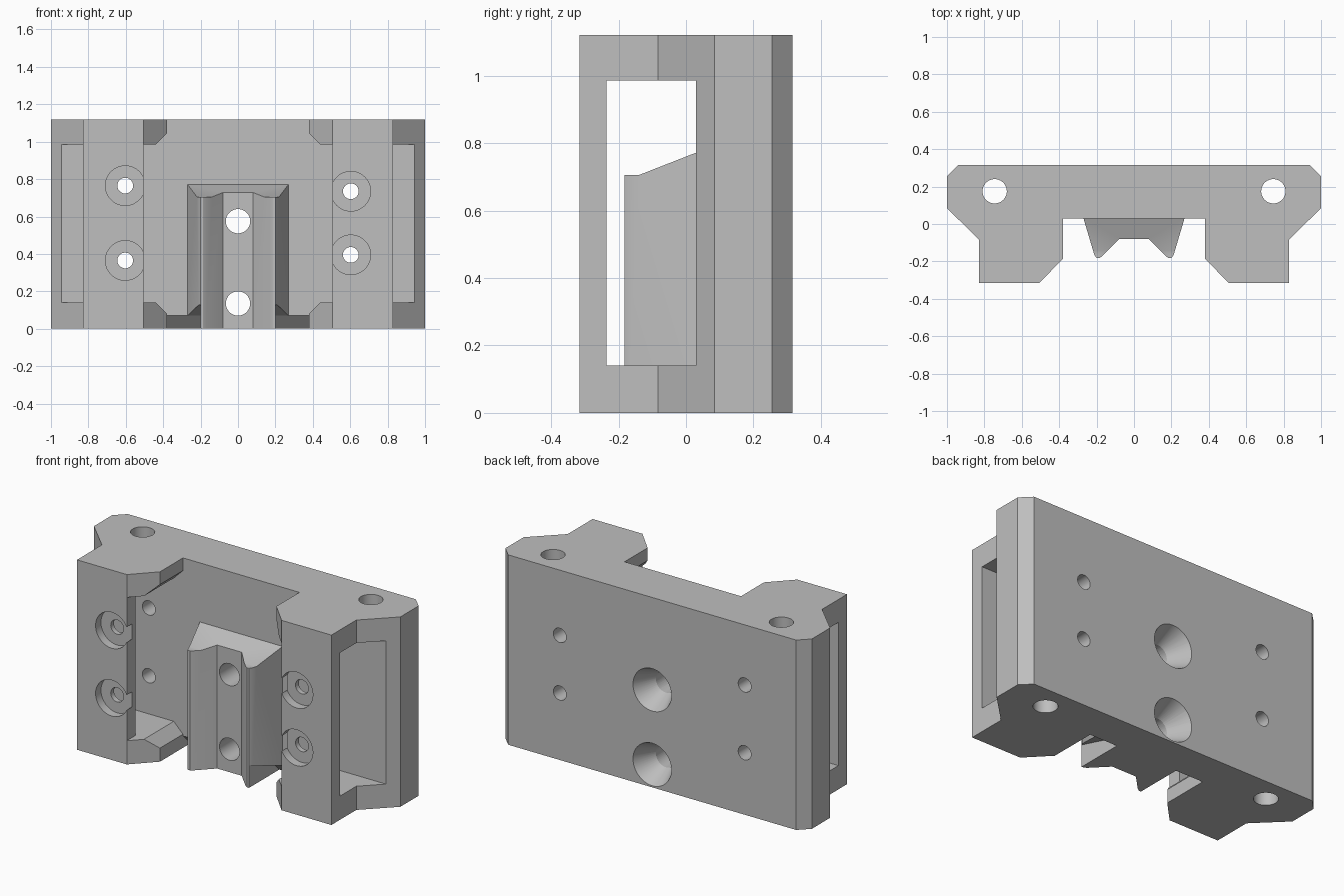
import bpy, bmesh, math
from mathutils import Matrix, Vector

if "Cube" in bpy.data.objects:
    bpy.data.objects.remove(bpy.data.objects["Cube"])

HEIGHT = 1.12
PLATE_Y = 0.03


def make_object(name, bm):
    bmesh.ops.recalc_face_normals(bm, faces=bm.faces)
    mesh = bpy.data.meshes.new(name)
    bm.to_mesh(mesh)
    bm.free()
    obj = bpy.data.objects.new(name, mesh)
    bpy.context.collection.objects.link(obj)
    return obj


def prism(name, points, axis, low, high):
    """Extrude a 2D outline along an axis: x takes (y, z), y takes (x, z), z takes (x, y)."""
    bm = bmesh.new()
    place = {"x": lambda a, b, d: (d, a, b),
             "y": lambda a, b, d: (a, d, b),
             "z": lambda a, b, d: (a, b, d)}[axis]
    rings = [[bm.verts.new(place(a, b, d)) for a, b in points] for d in (low, high)]
    for ring in rings:
        bm.faces.new(ring)
    for i in range(len(points)):
        j = (i + 1) % len(points)
        bm.faces.new((rings[0][i], rings[0][j], rings[1][j], rings[1][i]))
    return make_object(name, bm)


def drill(name, center, length, back_radius, front_radius=None, along_y=True):
    bm = bmesh.new()
    turn = Matrix.Rotation(math.pi / 2, 4, "X") if along_y else Matrix()
    bmesh.ops.create_cone(bm, cap_ends=True, segments=48, radius1=back_radius,
                          radius2=front_radius or back_radius, depth=length,
                          matrix=Matrix.Translation(Vector(center)) @ turn)
    return make_object(name, bm)


def rect(a0, a1, b0, b1):
    return [(a0, b0), (a1, b0), (a1, b1), (a0, b1)]


def mirrored(half):
    return half + [(-a, b) for a, b in reversed(half)]


def combine(target, other, operation="DIFFERENCE"):
    other.hide_render = True
    mod = target.modifiers.new(operation.title(), "BOOLEAN")
    mod.operation = operation
    mod.solver = "EXACT"
    mod.object = other
    bpy.context.view_layer.objects.active = target
    bpy.ops.object.modifier_apply(modifier=mod.name)
    bpy.data.objects.remove(other)


# Back plate with two forward arms
block = prism("mounting_block", mirrored([
    (0.94, 0.315), (1.0, 0.255), (1.0, 0.085), (0.83, -0.083), (0.83, -0.315),
    (0.505, -0.315), (0.38, -0.185), (0.38, PLATE_Y)]), "z", 0, HEIGHT)

# Pocket between the arms, leaving chamfered lips at top and bottom
pocket = [(0.505, 0.14), (0.505, 0.985), (0.44, 0.985), (0.34, 1.085)]
pocket = [(0.34, 0.04), (0.44, 0.14)] + pocket
combine(block, prism("pocket_cutter", mirrored(pocket), "y", -0.5, PLATE_Y))

# Side windows through both arms
combine(block, prism("window_cutter", rect(-0.235, PLATE_Y, 0.14, 0.985), "x", -1.2, 1.2))

# Central grooved rail with a sloping top
rail = prism("rail", mirrored([
    (0.277, 0.055), (0.27, PLATE_Y), (0.212, -0.165), (0.2, -0.183), (0.186, -0.183),
    (0.17, -0.172), (0.08, -0.08)]), "z", 0, 0.9)
combine(rail, prism("rail_top_cutter", [
    (-0.3, 0.705), (-0.14, 0.705), (0.1, 0.799), (0.1, 1.0), (-0.3, 1.0)],
    "x", -0.4, 0.4))
combine(block, rail, "UNION")

# Relief under the plate on each side of the rail
for low, high in ((-0.38, -0.2), (0.2, 0.38)):
    combine(block, prism("relief_cutter", [
        (0.11, -0.01), (PLATE_Y, 0.07), (-0.25, 0.15), (-0.25, -0.01)], "x", low, high))

# Centre holes with countersinks at the back
for z in (0.135, 0.575):
    combine(block, drill("center_hole", (0, 0, z), 1, 0.065))
    combine(block, drill("countersink", (0, 0.255, z), 0.14, 0.13, 0.064))

# Arm screw holes with open counterbores in the front
for side, heights in ((-1, (0.365, 0.765)), (1, (0.395, 0.735))):
    for z in heights:
        x = side * 0.603
        combine(block, drill("screw_hole", (x, 0, z), 1, 0.042))
        combine(block, drill("counterbore", (x, -0.365, z), 0.2, 0.106))
        inner, outer = sorted((x, side * 0.45))
        combine(block, prism("counterbore_mouth", rect(inner, outer, z - 0.045, z + 0.045),
                             "y", -0.465, -0.265))

# Vertical rod holes
for x in (-0.745, 0.745):
    combine(block, drill("rod_hole", (x, 0.175, HEIGHT / 2), 2, 0.065, along_y=False))

# Single grey material and smooth bores
grey = bpy.data.materials.new("light_grey")
grey.use_nodes = True
color = (0.52, 0.52, 0.52, 1)
grey.diffuse_color = color
grey.node_tree.nodes["Principled BSDF"].inputs["Base Color"].default_value = color
block.data.materials.clear()
block.data.materials.append(grey)
for face in block.data.polygons:
    face.material_index = 0

bpy.ops.object.select_all(action="DESELECT")
block.select_set(True)
bpy.context.view_layer.objects.active = block
bpy.ops.object.shade_smooth_by_angle(angle=math.radians(25))
